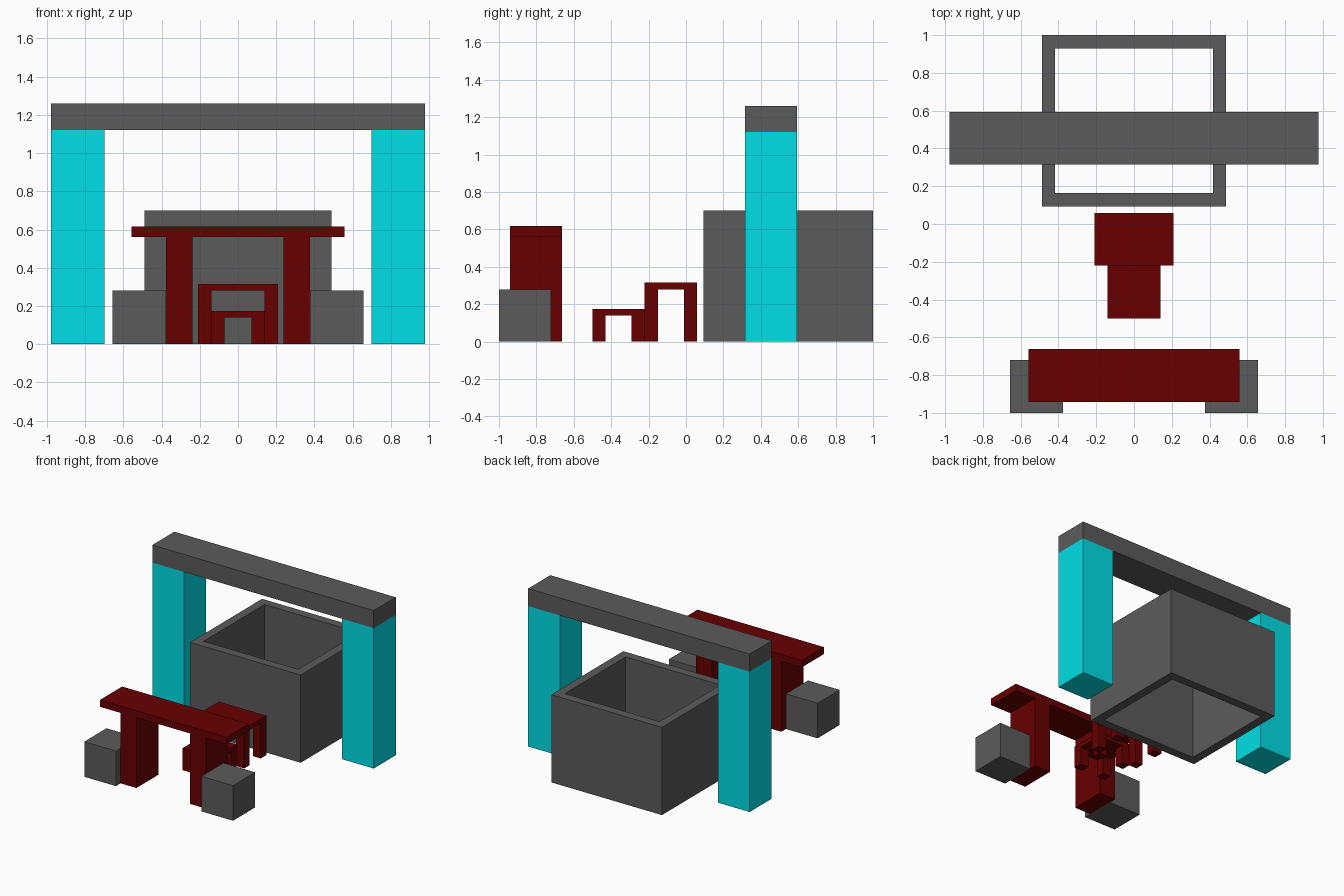
import bpy, bmesh
from mathutils import Matrix

if "Cube" in bpy.data.objects:
    bpy.data.objects.remove(bpy.data.objects["Cube"])


def material(name, color):
    m = bpy.data.materials.new(name)
    m.diffuse_color = (*color, 1)
    m.use_nodes = True
    m.node_tree.nodes["Principled BSDF"].inputs["Base Color"].default_value = m.diffuse_color
    return m


red = material("dark_red", (0.14, 0.0, 0.0))
cyan = material("cyan", (0.0, 0.74, 0.80))
grey = material("dark_grey", (0.105, 0.105, 0.105))


def box(name, x, y, z, mat, open_ends=False):
    """Box from (min, max) ranges, with its origin at the world centre."""
    size = [b - a for a, b in (x, y, z)]
    mid = [(a + b) / 2 for a, b in (x, y, z)]
    bm = bmesh.new()
    bmesh.ops.create_cube(bm, size=1, matrix=Matrix.LocRotScale(mid, None, size))
    if open_ends:
        bm.normal_update()
        ends = [f for f in bm.faces if abs(f.normal.z) > 0.9]
        bmesh.ops.delete(bm, geom=ends, context='FACES_ONLY')
    me = bpy.data.meshes.new(name)
    bm.to_mesh(me)
    bm.free()
    me.materials.append(mat)
    ob = bpy.data.objects.new(name, me)
    bpy.context.collection.objects.link(ob)
    return ob


def mirrored(*args):
    """Box on the right, mirrored to the left."""
    ob = box(*args)
    ob.modifiers.new("mirror", 'MIRROR').use_axis = (True, False, False)
    return ob


# Gateway: two pillars carrying a beam
gate_y = (0.315, 0.593)
mirrored("gate_pillar", (0.698, 0.977), gate_y, (0, 1.12), cyan)
box("gate_beam", (-0.977, 0.977), gate_y, (1.12, 1.26), grey)

# Open-ended tub below the gateway
tub = box("tub_wall", (-0.488, 0.488), (0.093, 1.0), (0, 0.70), grey, True)
wall = tub.modifiers.new("wall", 'SOLIDIFY')
wall.thickness = 0.07
wall.offset = -1
wall.use_even_offset = True

# Table at the front with slab legs, and a block at each end
table_y = (-0.942, -0.663)
box("table_top", (-0.558, 0.558), table_y, (0.562, 0.617), red)
mirrored("table_leg", (0.237, 0.377), table_y, (0, 0.562), red)
mirrored("side_block", (0.377, 0.656), (-1.0, -0.721), (0, 0.28), grey)


# Two four-legged stools forming steps
def stool(name, half, y0, y1, top, t=0.07):
    under = top - 0.035
    box(name + "_top", (-half, half), (y0, y1), (under, top), red)
    for tag, ya in (("front", y0), ("back", y1 - t)):
        mirrored(f"{name}_{tag}_leg", (half - t, half), (ya, ya + t), (0, under), red)


stool("high_stool", 0.209, -0.221, 0.058, 0.315)
stool("low_stool", 0.14, -0.5, -0.221, 0.175)
